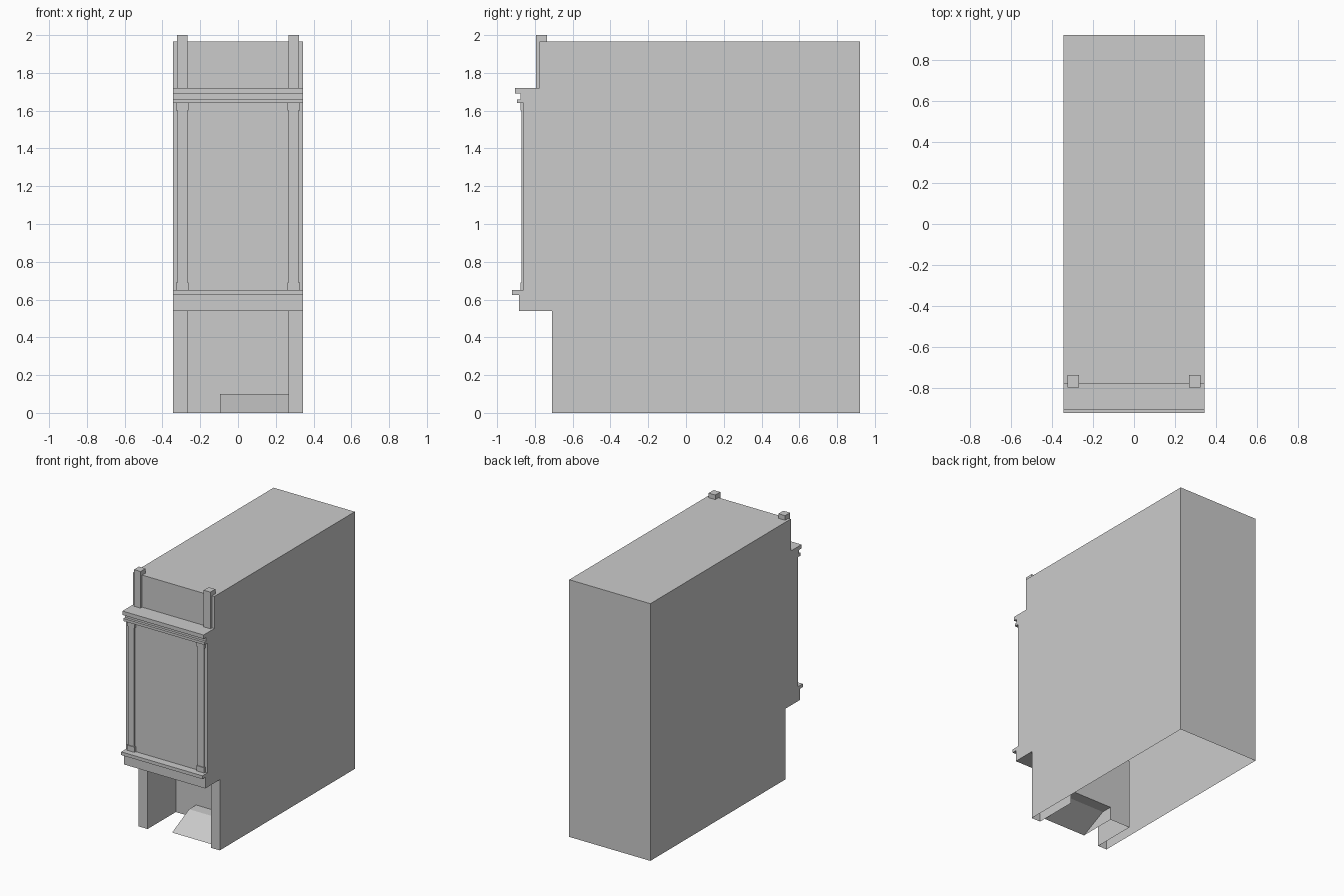
import bpy, bmesh
from mathutils import Matrix, Vector

if "Cube" in bpy.data.objects:
    bpy.data.objects.remove(bpy.data.objects["Cube"])

W = 0.343          # half width of the building
P = 0.267          # half width of the entrance opening
BACK, PIER, RECESS = 0.92, -0.71, -0.37
SOFFIT, ROOF = 0.54, 1.965


def finish(name, bm, mirror=False):
    bmesh.ops.remove_doubles(bm, verts=bm.verts, dist=1e-5)
    bmesh.ops.recalc_face_normals(bm, faces=bm.faces)
    me = bpy.data.meshes.new(name)
    bm.to_mesh(me)
    bm.free()
    ob = bpy.data.objects.new(name, me)
    bpy.context.collection.objects.link(ob)
    if mirror:
        m = ob.modifiers.new("Mirror", "MIRROR")
        m.use_axis[0] = True
    return ob


def face(bm, pts):
    return bm.faces.new([bm.verts.new(p) for p in pts])


def add_box(bm, x0, x1, y0, y1, z0, z1):
    c = Vector(((x0 + x1) / 2, (y0 + y1) / 2, (z0 + z1) / 2))
    s = Matrix.Diagonal((x1 - x0, y1 - y0, z1 - z0, 1))
    bmesh.ops.create_cube(bm, size=1, matrix=Matrix.Translation(c) @ s)


# Building shell: stepped side profile (y, z) swept across the width, open below
profile = [(-0.885, SOFFIT), (-0.885, 0.625), (-0.92, 0.625), (-0.92, 0.65),
           (-0.86, 0.65), (-0.86, 1.64), (-0.895, 1.64), (-0.895, 1.66),
           (-0.875, 1.66), (-0.875, 1.69), (-0.905, 1.69), (-0.905, 1.72),
           (-0.775, 1.72), (-0.775, ROOF), (BACK, ROOF), (BACK, 0)]
bm = bmesh.new()
for (ya, za), (yb, zb) in zip(profile, profile[1:]):
    face(bm, [(-W, ya, za), (W, ya, za), (W, yb, zb), (-W, yb, zb)])
for s in (-1, 1):
    # side wall, pier front and entrance reveal
    face(bm, [(s * W, y, z) for y, z in profile + [(PIER, 0), (PIER, SOFFIT)]])
    face(bm, [(s * W, PIER, 0), (s * P, PIER, 0), (s * P, PIER, SOFFIT), (s * W, PIER, SOFFIT)])
    face(bm, [(s * P, PIER, 0), (s * P, RECESS, 0), (s * P, RECESS, SOFFIT), (s * P, PIER, SOFFIT)])
# soffit over the entrance
face(bm, [(x, y, SOFFIT) for x, y in [(-W, -0.885), (W, -0.885), (W, PIER), (P, PIER),
                                      (P, RECESS), (-P, RECESS), (-P, PIER), (-W, PIER)]])
# entrance back wall, notched for the ramp
R0, RZ = -0.095, 0.1
face(bm, [(x, RECESS, z) for x, z in [(-P, 0), (R0, 0), (R0, RZ), (P, RZ), (P, SOFFIT), (-P, SOFFIT)]])
finish("building_shell", bm)

# Entrance ramp: slope, landing and one exposed side, open below
ramp = [(-0.66, 0), (-0.455, RZ), (RECESS, RZ)]
bm = bmesh.new()
for (ya, za), (yb, zb) in zip(ramp, ramp[1:]):
    face(bm, [(R0, ya, za), (P, ya, za), (P, yb, zb), (R0, yb, zb)])
face(bm, [(R0, y, z) for y, z in ramp + [(RECESS, 0)]])
finish("entrance_ramp", bm)

# Facade pilasters with base and capital
bm = bmesh.new()
add_box(bm, 0.268, 0.32, -0.87, -0.858, 0.69, 1.60)
for z in (0.65, 1.60):
    add_box(bm, 0.262, 0.327, -0.876, -0.858, z, z + 0.04)
finish("facade_pilasters", bm, mirror=True)

# Attic pilasters
bm = bmesh.new()
add_box(bm, P, 0.323, -0.795, -0.735, 1.72, 2.0)
finish("attic_pilasters", bm, mirror=True)

# Roof parapet: rectangle inset to a ring and raised
bm = bmesh.new()
base = face(bm, [(-0.323, -0.735, ROOF), (0.323, -0.735, ROOF), (0.323, BACK, ROOF), (-0.323, BACK, ROOF)])
ring = bmesh.ops.inset_region(bm, faces=[base], thickness=0.019)["faces"]
bmesh.ops.delete(bm, geom=[base], context="FACES_ONLY")
top = bmesh.ops.extrude_face_region(bm, geom=ring)["geom"]
bmesh.ops.translate(bm, vec=(0, 0, 2.0 - ROOF), verts=[v for v in top if isinstance(v, bmesh.types.BMVert)])
finish("roof_parapet", bm)
